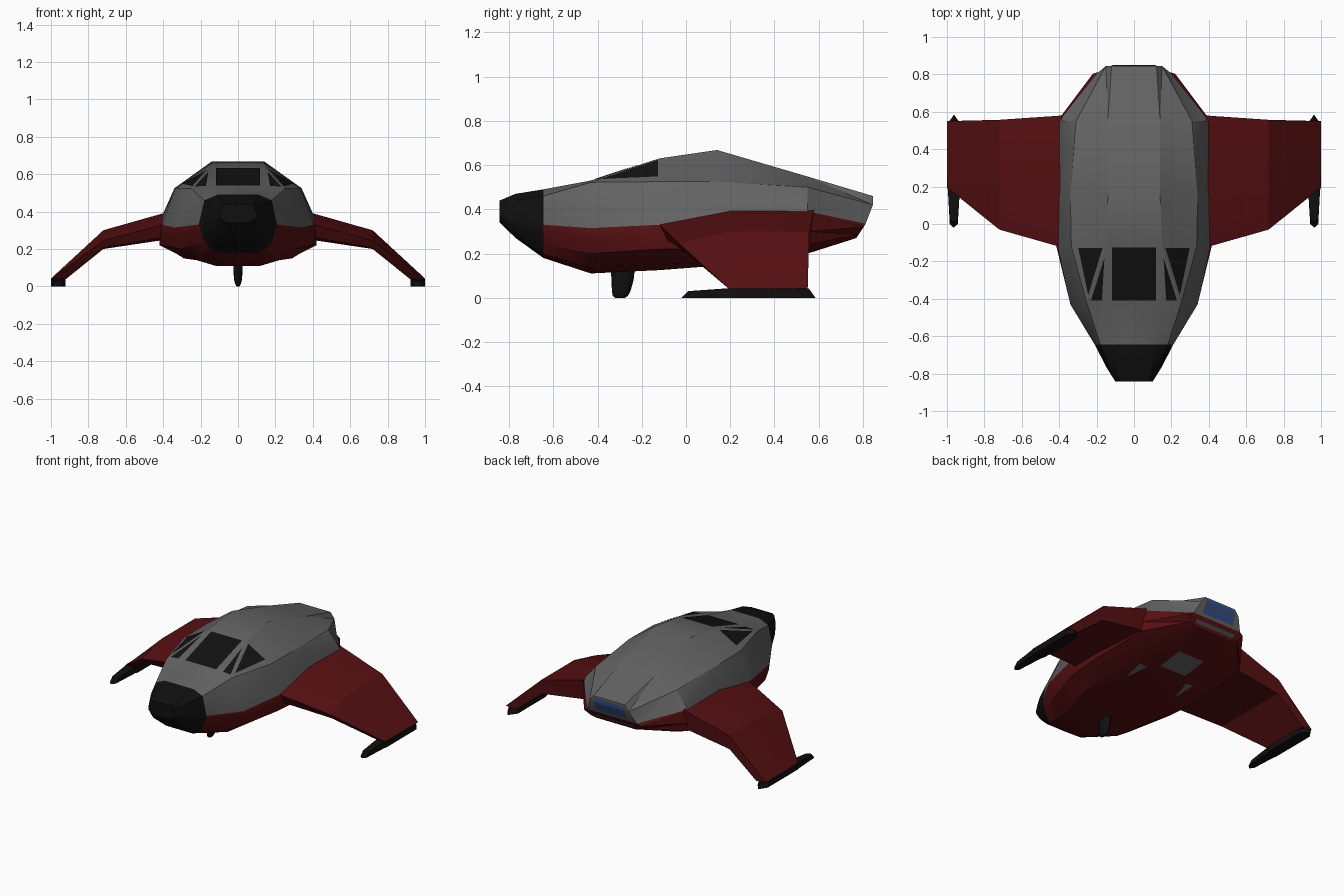
import bpy, bmesh, math
from mathutils import Vector
from mathutils.bvhtree import BVHTree

if "Cube" in bpy.data.objects:
    bpy.data.objects.remove(bpy.data.objects["Cube"])


def material(name, rgb):
    m = bpy.data.materials.new(name)
    m.diffuse_color = (*rgb, 1)
    m.use_nodes = True
    m.node_tree.nodes["Principled BSDF"].inputs["Base Color"].default_value = m.diffuse_color
    return m


GREY = material("hull grey", (0.125, 0.125, 0.125))
RED = material("dark red", (0.095, 0.005, 0.006))
BLACK = material("matte black", (0.005, 0.005, 0.005))
GLASS = material("window black", (0.006, 0.006, 0.006))
BLUE = material("engine blue", (0.02, 0.07, 0.32))
PANEL = material("panel grey", (0.07, 0.07, 0.07))


def finish(bm, name, mats, mirror=False, angle=25):
    if mirror:
        bmesh.ops.mirror(bm, geom=bm.verts[:] + bm.edges[:] + bm.faces[:],
                         axis='X', merge_dist=1e-5)
    bmesh.ops.recalc_face_normals(bm, faces=bm.faces[:])
    me = bpy.data.meshes.new(name)
    bm.to_mesh(me)
    ob = bpy.data.objects.new(name, me)
    bpy.context.collection.objects.link(ob)
    for m in mats:
        me.materials.append(m)
    bpy.ops.object.select_all(action='DESELECT')
    ob.select_set(True)
    bpy.context.view_layer.objects.active = ob
    bpy.ops.object.shade_smooth_by_angle(angle=math.radians(angle))
    return ob


def loft(bm, rings, caps=True):
    """Closed rings of points joined by quads."""
    vs = [[bm.verts.new(p) for p in r] for r in rings]
    n = len(vs[0])
    for a, b in zip(vs, vs[1:]):
        for i in range(n):
            j = (i + 1) % n
            bm.faces.new((a[i], a[j], b[j], b[i]))
    if caps:
        bm.faces.new(vs[0])
        bm.faces.new(vs[-1][::-1])


# Fuselage: half cross-sections from roof edge down to keel edge, mirrored
SECTIONS = {
    -0.842: [(.08, .44), (.09, .425), (.10, .38), (.10, .37), (.09, .36), (.08, .35), (.05, .34)],
    -0.77: [(.10, .47), (.13, .44), (.145, .37), (.145, .34), (.13, .30), (.11, .28), (.07, .27)],
    -0.645: [(.11, .49), (.18, .46), (.21, .33), (.20, .30), (.18, .24), (.15, .20), (.10, .18)],
    -0.43: [(.13, .53), (.25, .522), (.34, .315), (.335, .27), (.31, .20), (.22, .14), (.12, .11)],
    -0.12: [(.15, .63), (.335, .525), (.405, .33), (.415, .29), (.40, .22), (.29, .15), (.12, .125)],
    0.14: [(.14, .668), (.34, .525), (.40, .38), (.42, .29), (.42, .22), (.30, .16), (.12, .145)],
    0.55: [(.14, .548), (.31, .50), (.40, .39), (.41, .30), (.40, .24), (.30, .21), (.12, .20)],
    0.84: [(.12, .46), (.15, .42), (.19, .335), (.22, .32), (.19, .285), (.15, .27), (.10, .27)],
}


def rear_y(z):
    # raked stern
    if z < .33:
        return .77 + (z - .27) * .67
    return min(.845, .81 + (z - .33) * .43)


bm = bmesh.new()
rows = []
for y, sec in SECTIONS.items():
    pts = [(0, sec[0][1])] + sec + [(0, sec[-1][1])]
    rows.append([bm.verts.new((x, rear_y(z) if y > .8 else y, z)) for x, z in pts])
for k, (a, b) in enumerate(zip(rows, rows[1:])):
    for i in range(8):
        f = bm.faces.new((a[i], a[i + 1], b[i + 1], b[i]))
        f.material_index = 2 if k < 2 else (0 if i < 3 else 1)
for row, front in ((rows[0], True), (rows[-1], False)):
    mid = [row[0]] + [bm.verts.new((0, v.co.y, v.co.z)) for v in row[2:7]] + [row[8]]
    for i in range(6):
        quad = [row[i + 1], row[i + 2], mid[i + 1], mid[i]]
        f = bm.faces.new(quad)
        f.material_index = 2 if front else (0 if i < 2 else 1)
bmesh.ops.triangulate(bm, faces=bm.faces[:])
finish(bm, "fuselage", [GREY, RED, BLACK], mirror=True)
hull = BVHTree.FromBMesh(bm)


def plate(name, quad, direction, mat, mirror=False, lift=.004):
    """Thin patch projected onto the fuselage along a direction."""
    d = Vector(direction)
    a, b, c, e = (Vector(p) for p in quad)
    n = 8
    bm = bmesh.new()
    grid = []
    for i in range(n + 1):
        u = i / n
        l, r = a.lerp(e, u), b.lerp(c, u)
        line = []
        for j in range(n + 1):
            p = l.lerp(r, j / n)
            hit = hull.ray_cast(p - d * 2, d)[0]
            line.append(bm.verts.new((hit if hit else p) - d * lift))
        grid.append(line)
    for i in range(n):
        for j in range(n):
            bm.faces.new((grid[i][j], grid[i][j + 1], grid[i + 1][j + 1], grid[i + 1][j]))
    bmesh.ops.remove_doubles(bm, verts=bm.verts[:], dist=1e-5)
    finish(bm, name, [mat], mirror)


# Cockpit windows
DOWN, UP, FORE = (0, 0, -1), (0, 0, 1), (0, -1, 0)
plate("windscreen", [(-.118, -.41, 0), (.118, -.41, 0), (.118, -.125, 0), (-.118, -.125, 0)], DOWN, GLASS)
plate("side_window", [(.245, -.38, 0), (.245, -.38, 0), (.298, -.127, 0), (.168, -.127, 0)], DOWN, GLASS, True)
plate("quarter_window", [(.172, -.41, 0), (.23, -.41, 0), (.158, -.18, 0), (.158, -.18, 0)], DOWN, GLASS, True)

# Stern engine slots and vent
plate("engine_surround", [(-.125, 0, .352), (.125, 0, .352), (.118, 0, .448), (-.118, 0, .448)], FORE, PANEL, lift=.002)
for i, z in enumerate((.36, .41)):
    plate("engine_slot_%d" % i, [(-.115, 0, z), (.115, 0, z), (.112, 0, z + .032), (-.112, 0, z + .032)], FORE, BLUE, lift=.005)
plate("stern_vent", [(-.15, 0, .287), (.15, 0, .287), (.16, 0, .308), (-.16, 0, .308)], FORE, PANEL)

# Belly hatches
plate("belly_hatch", [(-.1, .38, 0), (.1, .38, 0), (.1, .56, 0), (-.1, .56, 0)], UP, GREY)
plate("belly_vent", [(.20, .16, 0), (.20, .16, 0), (.22, .32, 0), (.16, .32, 0)], UP, GREY, True)

# Wings: root, kink and tip sections (leading edge, ridge, trailing top/bottom, lower front)
bm = bmesh.new()
loft(bm, [
    [(.385, -.125, .335), (.385, .20, .395), (.385, .58, .395), (.385, .55, .25), (.385, -.09, .265)],
    [(.72, -.03, .245), (.72, .20, .30), (.72, .557, .30), (.72, .55, .20), (.72, .0, .205)],
    [(1.0, .195, .04), (1.0, .26, .042), (1.0, .55, .042), (.925, .55, .035), (.925, .20, .035)],
])
finish(bm, "wings", [RED], mirror=True, angle=15)

# Wingtip skids
PLAN = [(.965, -.02), (.942, .0), (.93, .2), (.922, .22), (.922, .53), (.963, .585),
        (1.0, .53), (1.0, .2), (.995, .18), (.985, .0)]
bm = bmesh.new()
loft(bm, [
    [(x, y, 0) for x, y in PLAN],
    [(x, .28 + (y - .28) * .9, .043 if y > .1 else .03) for x, y in PLAN],
])
finish(bm, "wingtip_skids", [BLACK], mirror=True, angle=20)

# Nose landing leg
bm = bmesh.new()
loft(bm, [
    [(rx * math.cos(t * math.tau / 12), yc + ry * math.sin(t * math.tau / 12), z) for t in range(12)]
    for z, yc, ry, rx in ((.15, -.285, .056, .026), (.08, -.287, .05, .025),
                          (.03, -.293, .042, .02), (.008, -.297, .034, .013), (0, -.298, .022, .008))
])
finish(bm, "nose_leg", [BLACK], angle=40)
